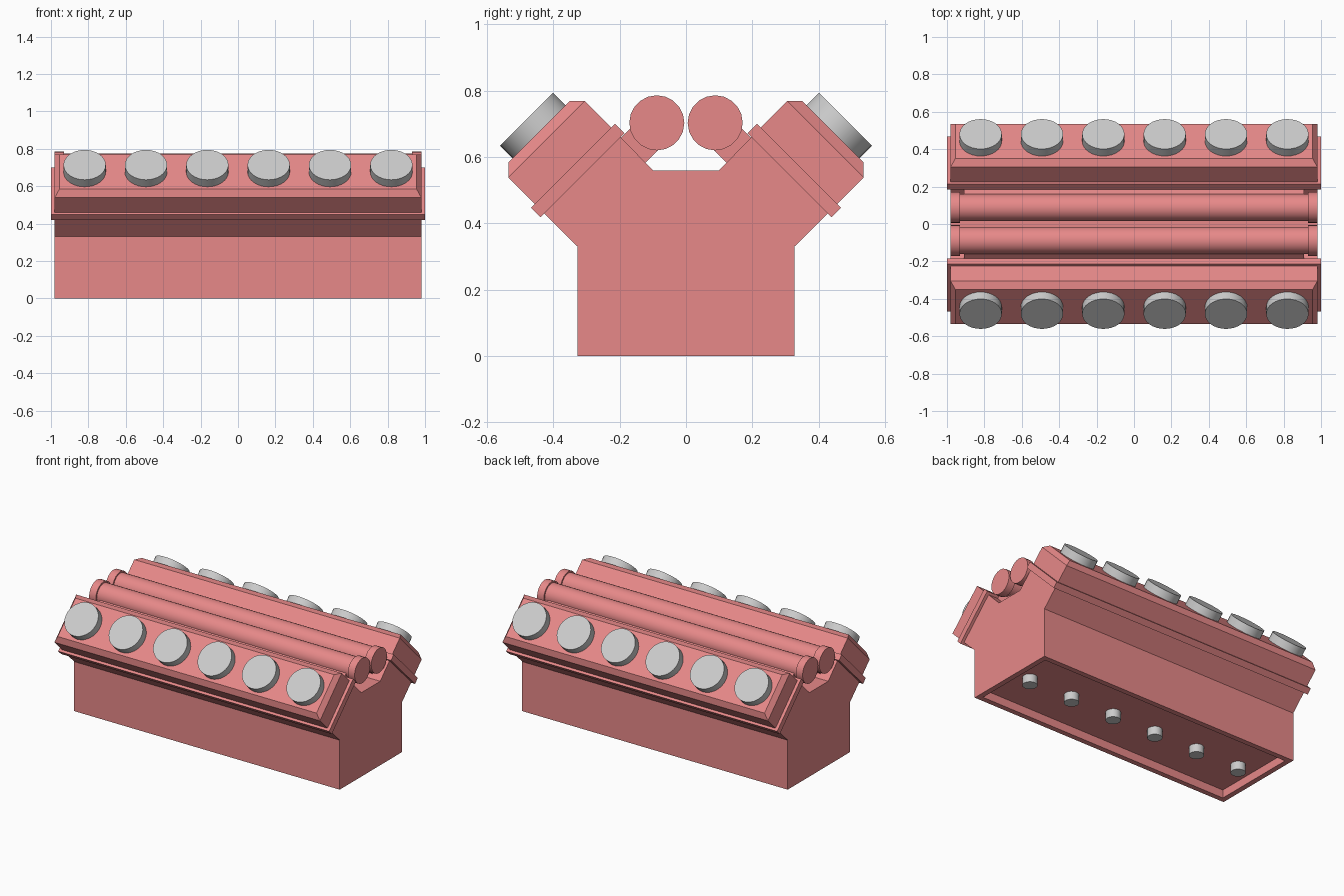
import bpy, bmesh
from math import radians
from mathutils import Matrix

if "Cube" in bpy.data.objects:
    bpy.data.objects.remove(bpy.data.objects["Cube"])

red = bpy.data.materials.new("red_paint")
red.diffuse_color = (0.80, 0.25, 0.25, 1)
red.use_nodes = True
red.node_tree.nodes["Principled BSDF"].inputs["Base Color"].default_value = red.diffuse_color
XS = [-0.82 + 0.328 * i for i in range(6)]


def finish(name, bm, mat=None, smooth=None):
    bmesh.ops.recalc_face_normals(bm, faces=bm.faces)
    me = bpy.data.meshes.new(name)
    bm.to_mesh(me)
    bm.free()
    ob = bpy.data.objects.new(name, me)
    bpy.context.collection.objects.link(ob)
    if mat:
        me.materials.append(mat)
    if smooth:
        bpy.ops.object.select_all(action='DESELECT')
        ob.select_set(True)
        bpy.context.view_layer.objects.active = ob
        bpy.ops.object.shade_smooth_by_angle(angle=radians(smooth))
    return ob


def frustum(name, stations, mat):
    """Stack of rectangles (half_x, half_y, z) skinned into a solid."""
    bm = bmesh.new()
    rings = [[bm.verts.new((sx * hx, sy * hy, z)) for sx, sy in
              ((-1, -1), (1, -1), (1, 1), (-1, 1))] for hx, hy, z in stations]
    for a, b in zip(rings, rings[1:]):
        for i in range(4):
            j = (i + 1) % 4
            bm.faces.new((a[i], a[j], b[j], b[i]))
    bm.faces.new(rings[0])
    bm.faces.new(rings[-1])
    return finish(name, bm, mat)


def cylinder(name, r, length, segs, mat=None):
    bm = bmesh.new()
    bmesh.ops.create_cone(bm, cap_ends=True, segments=segs, radius1=r,
                          radius2=r, depth=length)
    return finish(name, bm, mat, 35)


# engine block: V profile extruded along x, hollowed sump underneath
half = [(0.327, 0), (0.327, 0.33), (0.431, 0.433), (0.2, 0.663), (0.1, 0.56)]
profile = half + [(-y, z) for y, z in reversed(half)]
bm = bmesh.new()
face = bm.faces.new([bm.verts.new((-0.98, y, z)) for y, z in profile])
ext = bmesh.ops.extrude_face_region(bm, geom=[face])
bmesh.ops.translate(bm, vec=(1.96, 0, 0),
                    verts=[e for e in ext["geom"] if isinstance(e, bmesh.types.BMVert)])
bmesh.ops.recalc_face_normals(bm, faces=bm.faces)
floor = min(bm.faces, key=lambda f: f.calc_center_median().z)
bmesh.ops.inset_region(bm, faces=[floor], thickness=0.05)
ext = bmesh.ops.extrude_face_region(bm, geom=[floor])
bmesh.ops.translate(bm, vec=(0, 0, 0.055),
                    verts=[e for e in ext["geom"] if isinstance(e, bmesh.types.BMVert)])
if floor.is_valid:
    bmesh.ops.delete(bm, geom=[floor], context='FACES')
finish("engine_block", bm, red)

# sump plugs
for i, x in enumerate(XS):
    cylinder(f"sump_plug_{i + 1}", 0.046, 0.06, 24).location = (x, 0, 0.03)

for s, side in ((-1, "front"), (1, "back")):
    tilt = Matrix.Rotation(radians(-45 * s), 4, 'X')
    centre = tilt @ Matrix.Translation((0, -0.165 * s, 0))

    # gasket flange and bevelled cylinder head cover
    flange = frustum(f"{side}_head_flange", [(1.0, 0.179, 0.606), (1.0, 0.179, 0.647)], red)
    cover = frustum(f"{side}_head_cover", [(0.98, 0.163, 0.645), (0.98, 0.163, 0.760),
                                           (0.955, 0.131, 0.792)], red)
    flange.matrix_world = centre
    cover.matrix_world = centre

    # intake rail joining the bank to the tube
    rail = frustum(f"{side}_intake_rail", [(0.91, 0.06, 0.498), (0.91, 0.06, 0.604)], red)
    rail.matrix_world = tilt @ Matrix.Translation((0, -0.38 * s, 0))

    # round caps on the cover
    for i, x in enumerate(XS):
        cap = cylinder(f"{side}_cylinder_cap_{i + 1}", 0.113, 0.065, 32)
        cap.matrix_world = centre @ Matrix.Translation((x, 0, 0.8125))

    # valley tube with wider end collars
    lay = Matrix.Translation((0, 0.088 * s, 0.703)) @ Matrix.Rotation(radians(90), 4, 'Y')
    cylinder(f"{side}_valley_tube", 0.073, 1.88, 20, red).matrix_world = lay
    for e, end in ((-1, "left"), (1, "right")):
        collar = cylinder(f"{side}_{end}_tube_collar", 0.083, 0.05, 20, red)
        collar.matrix_world = lay @ Matrix.Translation((0, 0, 0.955 * e))
